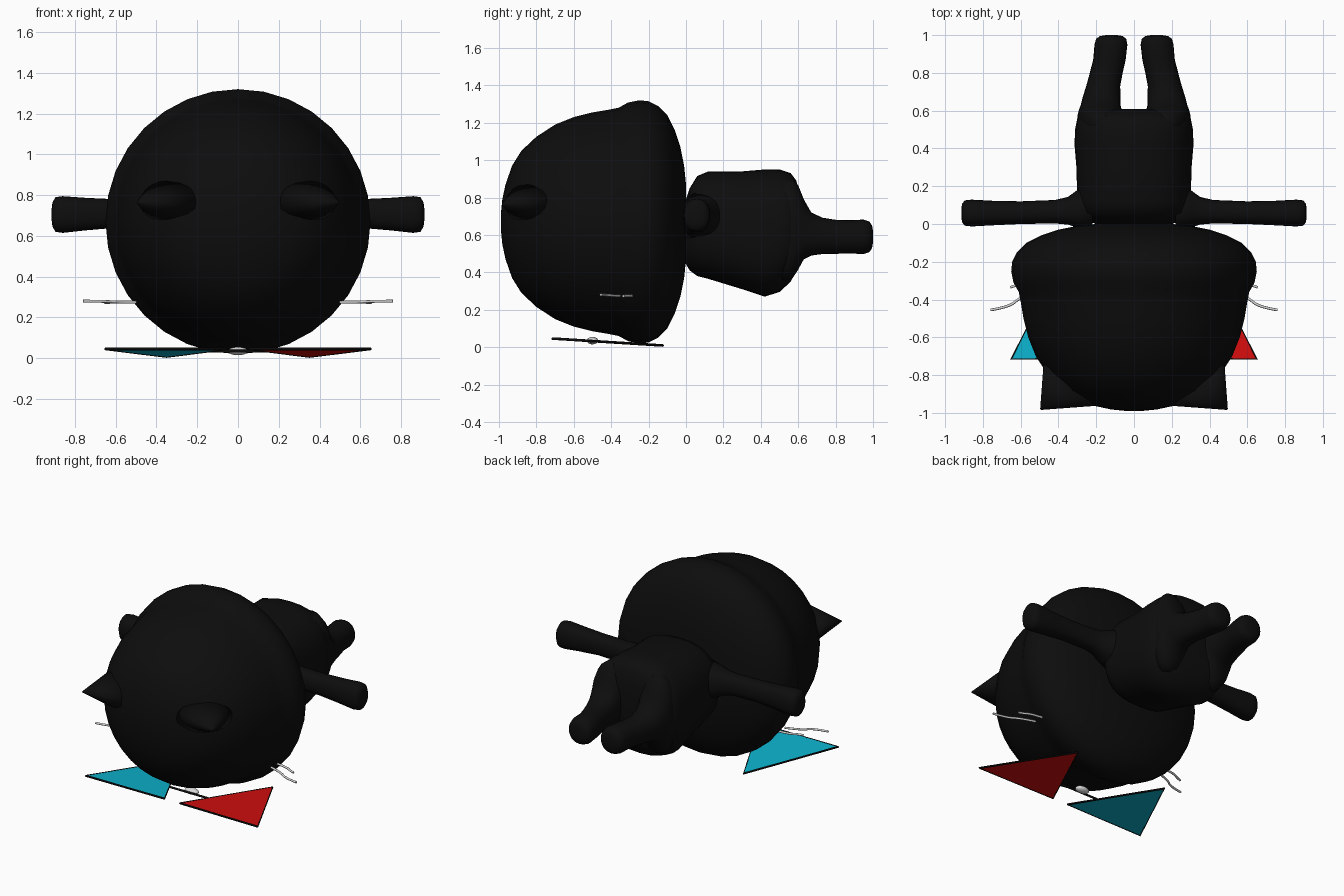
import bpy, bmesh
from math import sin, cos, pi, copysign
from mathutils import Matrix, Vector

cube = bpy.data.objects.get("Cube")
if cube:
    bpy.data.objects.remove(cube, do_unlink=True)


def material(name, rgb):
    m = bpy.data.materials.new(name)
    m.use_nodes = True
    m.diffuse_color = (*rgb, 1)
    bsdf = next(n for n in m.node_tree.nodes if n.type == 'BSDF_PRINCIPLED')
    bsdf.inputs["Base Color"].default_value = (*rgb, 1)
    return m


BLACK = material("black", (0.004, 0.004, 0.004))
WHITE = material("pale_grey", (0.7, 0.7, 0.7))
RED = material("red", (0.66, 0.004, 0.004))
CYAN = material("cyan", (0.004, 0.45, 0.62))


def finish(name, bm, mat, mirror=False, smooth=True):
    bmesh.ops.recalc_face_normals(bm, faces=bm.faces)
    mesh = bpy.data.meshes.new(name)
    bm.to_mesh(mesh)
    bm.free()
    mesh.materials.append(mat)
    for p in mesh.polygons:
        p.use_smooth = smooth
    ob = bpy.data.objects.new(name, mesh)
    bpy.context.collection.objects.link(ob)
    if mirror:
        ob.modifiers.new("Mirror", 'MIRROR').use_mirror_merge = False
    return ob


def loft(name, axis, sections, mat, sides=24, power=2.0, mirror=False):
    """Rounded rings (position, centre, half width, centre z, half height)."""
    bm = bmesh.new()
    rings = []
    for t, cu, ru, cz, rz in sections:
        ring = []
        for i in range(sides):
            a = 2 * pi * i / sides
            c, s = [copysign(abs(f) ** (2 / power), f) for f in (cos(a), sin(a))]
            u, z = cu + ru * c, cz + rz * s
            ring.append(bm.verts.new((u, t, z) if axis == 'y' else (t, u, z)))
        rings.append(ring)
    for r, q in zip(rings, rings[1:]):
        for i in range(sides):
            j = (i + 1) % sides
            bm.faces.new((r[i], r[j], q[j], q[i]))
    bm.faces.new(rings[0])
    bm.faces.new(rings[-1])
    return finish(name, bm, mat, mirror)


def tube(name, points, radius, mat, mirror=False, cyclic=False, kind='POLY'):
    cu = bpy.data.curves.new(name, 'CURVE')
    cu.dimensions = '3D'
    cu.bevel_depth = radius
    cu.bevel_resolution = 2
    cu.use_fill_caps = True
    sp = cu.splines.new(kind)
    sp.points.add(len(points) - 1)
    for p, co in zip(sp.points, points):
        p.co = (*co, 1)
    sp.use_cyclic_u = cyclic
    if kind == 'NURBS':
        sp.use_endpoint_u = True
        sp.order_u = 3
    cu.materials.append(mat)
    ob = bpy.data.objects.new(name, cu)
    bpy.context.collection.objects.link(ob)
    if mirror:
        ob.modifiers.new("Mirror", 'MIRROR').use_mirror_merge = False


# Head: a dome with a wide rounded rim behind
head = [(-.99, .04), (-.982, .12), (-.965, .2), (-.93, .3), (-.88, .38),
        (-.8, .455), (-.7, .52), (-.6, .56), (-.5, .585), (-.41, .6),
        (-.36, .61), (-.31, .638), (-.25, .65), (-.2, .645), (-.15, .62),
        (-.1, .57), (-.06, .49), (-.03, .4), (-.01, .3), (0, .2)]
loft("head", 'y', [(y, 0, r, .67, r) for y, r in head], BLACK, sides=32)

# Ears: flattened cones pointing forwards and outwards
k = 0.5 ** 0.5
axis = Vector((k, -k, 0))
base, tip = Vector((.34, -.83, .76)), Vector((.495, -.98, .77))
rot = Matrix(((k, 0, k), (k, 0, -k), (0, 1, 0))).to_4x4()
bm = bmesh.new()
bmesh.ops.create_cone(bm, cap_ends=True, segments=24, radius1=.19, radius2=.004,
                      depth=(tip - base).length,
                      matrix=Matrix.Translation((base + tip) / 2) @ rot
                      @ Matrix.Diagonal((1, .62, 1, 1)))
finish("ears", bm, BLACK, mirror=True)

# Body: (y, half width, bottom, top)
body = [(-.01, .18, .46, .76), (.02, .25, .41, .85), (.06, .29, .38, .915),
        (.12, .3, .365, .94), (.3, .305, .31, .94), (.42, .315, .27, .95),
        (.5, .312, .295, .95), (.56, .3, .35, .93), (.59, .27, .41, .89),
        (.61, .2, .48, .8)]
loft("body", 'y', [(y, 0, w, (a + b) / 2, (b - a) / 2) for y, w, a, b in body],
     BLACK, sides=32, power=2.5)

# Legs flare where they leave the body
loft("legs", 'y', [(.48, .16, .13, .62, .28), (.57, .175, .125, .635, .265),
                   (.6, .178, .115, .64, .225), (.63, .177, .105, .63, .16),
                   (.67, .172, .1, .605, .115), (.73, .163, .09, .595, .097),
                   (.8, .147, .087, .59, .091), (.87, .13, .086, .59, .089),
                   (.95, .122, .087, .59, .092), (.98, .121, .08, .59, .082),
                   (.995, .12, .06, .59, .06), (1, .12, .03, .59, .03)],
     BLACK, mirror=True, power=2.2)

# Arms stretched sideways
loft("arms", 'x', [(.22, .09, .12, .69, .14), (.3, .08, .1, .7, .1),
                   (.35, .07, .073, .705, .08), (.42, .065, .062, .71, .07),
                   (.6, .06, .06, .71, .07), (.75, .058, .065, .707, .08),
                   (.86, .058, .071, .705, .09), (.895, .058, .067, .705, .085),
                   (.91, .058, .05, .705, .06), (.914, .058, .025, .705, .03)],
     BLACK, mirror=True, power=2.3)

# Whiskers
tube("long_whiskers", [(.5, -.355, .275), (.6, -.385, .275), (.66, -.44, .28),
                       (.76, -.455, .28)], .007, WHITE, mirror=True, kind='NURBS')
tube("short_whiskers", [(.5, -.29, .275), (.58, -.3, .275), (.62, -.325, .275),
                        (.655, -.335, .273)], .007, WHITE, mirror=True, kind='NURBS')

# Nose
bm = bmesh.new()
bmesh.ops.create_uvsphere(bm, u_segments=20, v_segments=12, radius=1,
                          matrix=Matrix.Translation((0, -.5, .035))
                          @ Matrix.Diagonal((.05, .03, .02, 1)))
finish("nose", bm, WHITE)

# Triangular glasses: rims, lenses and bridge
corners = [(.65, -.715, .046), (.35, -.125, .009), (.06, -.71, .046)]
for side, name, mat in ((1, "left", RED), (-1, "right", CYAN)):
    pts = [Vector((side * x, y, z)) for x, y, z in corners]
    tube(name + "_rim", pts, .007, BLACK, cyclic=True)
    bm = bmesh.new()
    top = [bm.verts.new(p + Vector((0, 0, .003))) for p in pts]
    low = [bm.verts.new(p - Vector((0, 0, .003))) for p in pts]
    bm.faces.new(top)
    bm.faces.new(low[::-1])
    for i in range(3):
        j = (i + 1) % 3
        bm.faces.new((top[i], low[i], low[j], top[j]))
    finish(name + "_lens", bm, mat, smooth=False)
tube("bridge", [(-.148, -.53, .035), (.148, -.53, .035)], .007, BLACK)
